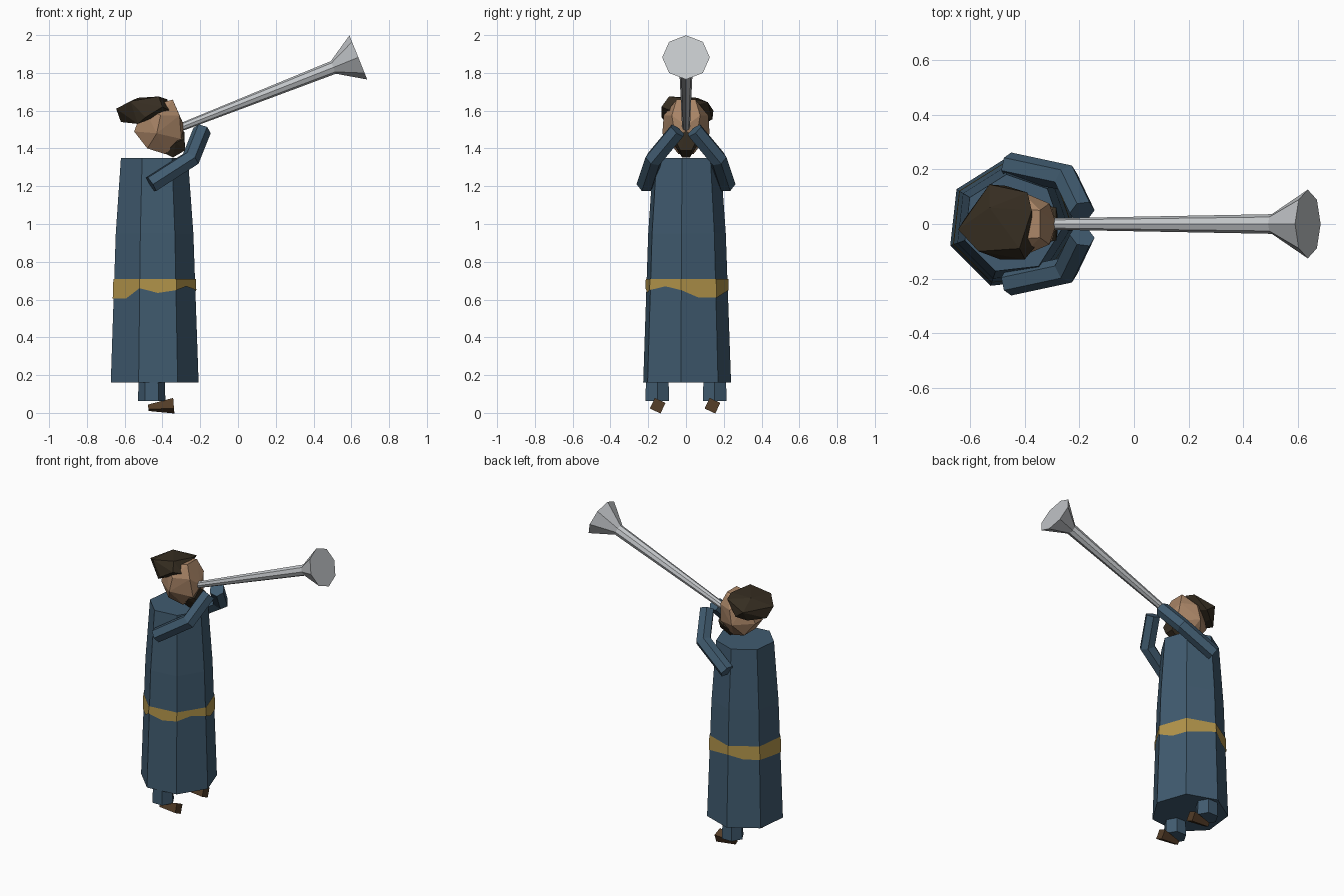
import bpy, bmesh
from math import cos, sin, radians, tau
from mathutils import Vector

cube = bpy.data.objects.get("Cube")
if cube:
    bpy.data.objects.remove(cube, do_unlink=True)


def material(name, rgb):
    m = bpy.data.materials.new(name)
    m.use_nodes = True
    m.diffuse_color = (*rgb, 1)
    m.node_tree.nodes["Principled BSDF"].inputs["Base Color"].default_value = (*rgb, 1)
    return m


BLUE = material("robe blue", (0.052, 0.105, 0.16))
GOLD = material("belt gold", (0.45, 0.30, 0.07))
SKIN = material("skin", (0.40, 0.235, 0.135))
HAIR = material("dark brown hair", (0.036, 0.026, 0.015))
SHOE = material("shoe brown", (0.085, 0.045, 0.02))
SILVER = material("silver", (0.54, 0.56, 0.58))


def finish(name, bm, mat):
    bmesh.ops.recalc_face_normals(bm, faces=bm.faces)
    mesh = bpy.data.meshes.new(name)
    bm.to_mesh(mesh)
    bm.free()
    mesh.materials.append(mat)
    ob = bpy.data.objects.new(name, mesh)
    bpy.context.collection.objects.link(ob)
    return ob


def loft(name, rings, mat, caps=True):
    """Skin a list of equal-length closed rings."""
    bm = bmesh.new()
    loops = [[bm.verts.new(p) for p in ring] for ring in rings]
    for a, b in zip(loops, loops[1:]):
        for i in range(len(a)):
            j = (i + 1) % len(a)
            bm.faces.new((a[i], a[j], b[j], b[i]))
    if caps:
        bm.faces.new(loops[0])
        bm.faces.new(loops[-1])
    return finish(name, bm, mat)


def ring(center, axis, radius, sides, start=0):
    q = Vector(axis).to_track_quat('Z', 'Y')
    angles = [radians(start) + tau * i / sides for i in range(sides)]
    return [Vector(center) + q @ Vector((radius * cos(a), radius * sin(a), 0)) for a in angles]


def tapered(name, points, radii, sides, mat, start=0):
    axis = Vector(points[-1]) - Vector(points[0])
    return loft(name, [ring(p, axis, r, sides, start) for p, r in zip(points, radii)], mat)


def bent_prism(name, path, radius, sides, mat, start=0):
    """Constant-section tube with mitred bends."""
    path = [Vector(p) for p in path]
    dirs = [(b - a).normalized() for a, b in zip(path, path[1:])]
    rings = [ring(path[0], dirs[0], radius, sides, start)]
    for i, d in enumerate(dirs):
        n = d + dirs[min(i + 1, len(dirs) - 1)]
        p = path[i + 1]
        rings.append([v + d * ((p - v).dot(n) / d.dot(n)) for v in rings[-1]])
    return loft(name, rings, mat)


def hull(name, points, mat):
    bm = bmesh.new()
    for p in points:
        bm.verts.new(p)
    res = bmesh.ops.convex_hull(bm, input=bm.verts)
    junk = {g for g in res["geom_interior"] + res["geom_unused"] if isinstance(g, bmesh.types.BMVert)}
    bmesh.ops.delete(bm, geom=list(junk), context='VERTS')
    return finish(name, bm, mat)


def both(points):
    """Mirror points across the body's own middle plane."""
    return [(x, s * y, z) for x, y, z in points for s in ((1, -1) if y else (1,))]


# Seven-sided robe
CX, TURN = -0.447, 45
profile = [(0.16, 0.24), (0.95, 0.212), (1.35, 0.183)]
tapered("robe", [(CX, 0, z) for z, r in profile], [r for z, r in profile], 7, BLUE, TURN - 90)
robe = bpy.data.objects["robe"]
robe_rings = [[Vector((CX + r * cos(radians(TURN) + tau * i / 7), r * sin(radians(TURN) + tau * i / 7), z))
               for i in range(7)] for z, r in profile]
for v in robe.data.vertices:
    v.co = robe_rings[v.index // 7][v.index % 7]

# Belt hugging the robe, with an uneven lower edge (corner, then face middle)
lower = [0.61, 0.63, 0.65, 0.62, 0.62, 0.61, 0.605, 0.605, 0.66, 0.635, 0.65, 0.67, 0.65, 0.61]


def on_robe(step, z):
    r = 0.245 - 0.0354 * (z - 0.16)
    a = radians(TURN) + tau * (step // 2) / 7
    b = a + tau / 7 * (step % 2)
    return Vector((CX + r * (cos(a) + cos(b)) / 2, r * (sin(a) + sin(b)) / 2, z))


loft("belt", [[on_robe(i, z) for i, z in enumerate(lower)],
              [on_robe(i, 0.71) for i in range(14)]], GOLD, caps=False)

# Legs, shoes and arms
for side, s in (("left", 1), ("right", -1)):
    y = 0.152 * s
    tapered(side + "_leg", [(-0.457, y, 0.062), (-0.457, y, 0.25)], [0.073, 0.066], 6, BLUE)
    ys = 0.14 if s > 0 else -0.15
    tapered(side + "_shoe", [(-0.475, ys, 0.027), (-0.34, ys, 0.038)], [0.018, 0.044], 4, SHOE, 20)
    bent_prism(side + "_arm", [(-0.46, 0.215 * s, 1.21), (-0.25, 0.17 * s, 1.345),
                               (-0.19, 0.045 * s, 1.495)], 0.048, 6, BLUE)

# Faceted head, tilted back
hull("head", both([(-0.55, 0.04, 1.49), (-0.48, 0.06, 1.40), (-0.385, 0.04, 1.37),
                   (-0.41, 0.118, 1.575), (-0.43, 0.125, 1.48), (-0.30, 0.055, 1.45),
                   (-0.285, 0, 1.52), (-0.31, 0.075, 1.575), (-0.345, 0.05, 1.658),
                   (-0.50, 0.06, 1.62)]), SKIN)

# Hair swept to the back of the head
hull("hair", [(-0.645, -0.02, 1.61), (-0.62, 0.02, 1.54), (-0.53, 0.145, 1.60),
              (-0.57, -0.10, 1.65), (-0.53, 0.06, 1.668), (-0.42, -0.09, 1.675),
              (-0.39, 0.115, 1.645), (-0.375, 0.05, 1.66), (-0.36, -0.08, 1.60),
              (-0.40, -0.13, 1.62), (-0.49, -0.13, 1.565), (-0.53, -0.10, 1.53),
              (-0.47, 0.14, 1.555), (-0.53, 0.10, 1.53)], HAIR)

# Pointed beard
hull("beard", both([(-0.39, 0.03, 1.375), (-0.345, 0.02, 1.352), (-0.28, 0.03, 1.39),
                    (-0.285, 0.06, 1.45), (-0.33, 0.07, 1.43), (-0.285, 0, 1.495)]), HAIR)

# Long horn with a flared, closed bell
mouth, neck, bell = (-0.30, 0, 1.513), (0.505, 0, 1.829), (0.637, 0, 1.882)
tapered("horn_tube", [mouth, neck], [0.021, 0.036], 8, SILVER)
tapered("horn_bell", [neck, bell], [0.036, 0.126], 8, SILVER)
